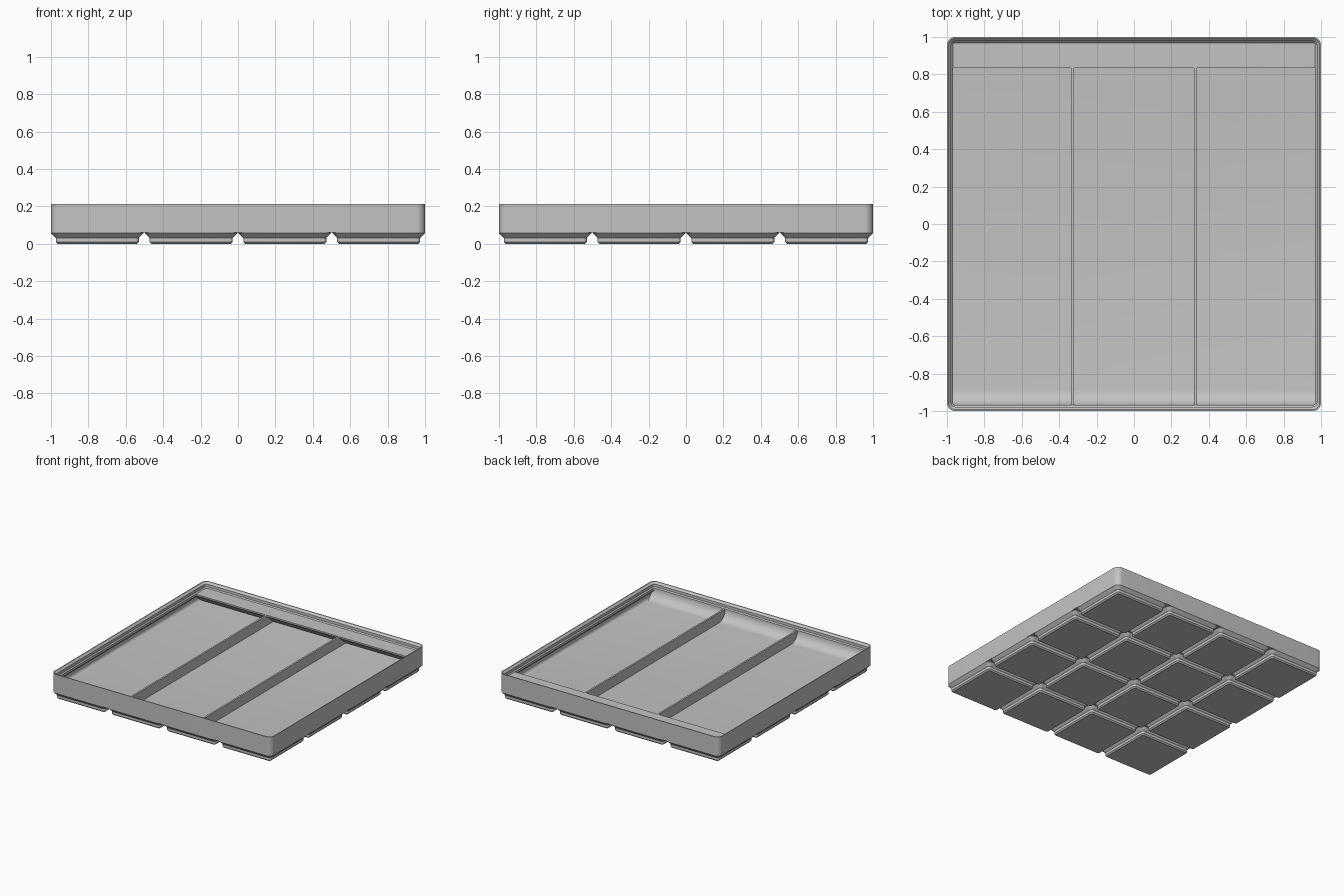
import bpy, bmesh, math
from mathutils import Vector

old = bpy.data.objects.get("Cube")
if old:
    bpy.data.objects.remove(old, do_unlink=True)

MM = 2 / 167.5            # one millimetre in model units
PITCH = 42 * MM           # spacing of the base feet
CORNER = 3.75             # outer corner radius in mm
FLOOR, RIM = 7 * MM, 14 * MM

grey = bpy.data.materials.new("grey plastic")
grey.use_nodes = True
colour = (0.55, 0.55, 0.55, 1)
grey.diffuse_color = colour
grey.node_tree.nodes["Principled BSDF"].inputs["Base Color"].default_value = colour


def make_object(name, bm):
    bmesh.ops.recalc_face_normals(bm, faces=bm.faces)
    mesh = bpy.data.meshes.new(name)
    bm.to_mesh(mesh)
    bm.free()
    mesh.materials.append(grey)
    obj = bpy.data.objects.new(name, mesh)
    bpy.context.collection.objects.link(obj)
    return obj


def activate(obj):
    bpy.ops.object.select_all(action='DESELECT')
    obj.select_set(True)
    bpy.context.view_layer.objects.active = obj


def smooth(obj):
    activate(obj)
    bpy.ops.object.shade_smooth_by_angle(angle=math.radians(30))


def loft(name, half, sections, steps=8):
    """Stack rounded squares given as (inset, height) in mm and cap both ends."""
    bm = bmesh.new()
    rings = []
    for inset, z in sections:
        radius = max(CORNER - inset, 0.1)
        centre = half - inset - radius
        ring = []
        for quarter in range(4):
            mid = math.radians(45 + 90 * quarter)
            cx = math.copysign(centre, math.cos(mid))
            cy = math.copysign(centre, math.sin(mid))
            for k in range(steps + 1):
                a = math.radians(90 * (quarter + k / steps))
                p = Vector((cx + radius * math.cos(a), cy + radius * math.sin(a), z))
                ring.append(bm.verts.new(p * MM))
        rings.append(ring)
    for low, high in zip(rings, rings[1:]):
        for i in range(len(low)):
            j = (i + 1) % len(low)
            bm.faces.new((low[i], low[j], high[j], high[i]))
    bm.faces.new(rings[0])
    bm.faces.new(rings[-1])
    return make_object(name, bm)


def extrude_x(name, profile, x0, x1):
    """Sweep a (y, z) outline from x0 to x1."""
    bm = bmesh.new()
    face = bm.faces.new([bm.verts.new((x0, y, z)) for y, z in profile])
    swept = bmesh.ops.extrude_face_region(bm, geom=[face])
    moved = [v for v in swept["geom"] if isinstance(v, bmesh.types.BMVert)]
    bmesh.ops.translate(bm, verts=moved, vec=(x1 - x0, 0, 0))
    return make_object(name, bm)


# Tray shell: outer wall, stacking lip, inner wall, rounded floor edge
outline = [(0, 5), (0, 17.8), (0.6, 17.8), (1.9, 16.5), (1.9, 14.7),
           (2.6, 14), (2.6, 12.4), (1, 10.8)]
fillet = 2
for k in range(7):
    a = math.radians(15 * k)
    outline.append((1 + fillet * (1 - math.cos(a)), 7 + fillet * (1 - math.sin(a))))
smooth(loft("tray_shell", 83.75, outline))

# Stepped base feet with magnet holes
feet = loft("base_feet", 20.75, [(2.95, 0), (2.15, 0.8), (2.15, 2.6), (0, 4.75), (0, 5)])
holes = bmesh.new()
for sx in (-1, 1):
    for sy in (-1, 1):
        made = bmesh.ops.create_cone(holes, cap_ends=True, segments=32, radius1=3.25 * MM,
                                     radius2=3.25 * MM, depth=4.8 * MM)
        bmesh.ops.translate(holes, verts=made["verts"], vec=(13 * MM * sx, 13 * MM * sy, 0))
cutter = make_object("hole_cutter", holes)
cutter.hide_render = True
cut = feet.modifiers.new("holes", 'BOOLEAN')
cut.operation, cut.object, cut.solver = 'DIFFERENCE', cutter, 'EXACT'
for axis in range(2):
    row = feet.modifiers.new("row", 'ARRAY')
    row.count = 4
    row.use_relative_offset = False
    row.use_constant_offset = True
    step = [0, 0, 0]
    step[axis] = PITCH
    row.constant_offset_displace = step
feet.location = (-1.5 * PITCH, -1.5 * PITCH, 0)
activate(feet)
for modifier in list(feet.modifiers):
    bpy.ops.object.modifier_apply(modifier=modifier.name)
bpy.data.objects.remove(cutter, do_unlink=True)
smooth(feet)

# Two dividers making three equal compartments
END = 0.985
base = FLOOR - 0.01
for side, label in ((-1, "right"), (1, "left")):
    x = side * 0.329
    extrude_x("divider_" + label,
              [(-END, base), (END, base), (END, RIM - 0.0006), (-END, RIM - 0.0006)],
              x - 0.6 * MM, x + 0.6 * MM)

# Label shelf along the back, with a sloping underside
extrude_x("label_shelf", [(0.835, RIM), (0.835, RIM - 0.012), (0.93, base),
                          (END, base), (END, RIM)], -END, END)

# Curved scoop along the front
r = RIM - FLOOR - 0.001
front = -1 + 2.6 * MM
scoop = [(-END, FLOOR - 0.005), (front + r, FLOOR - 0.005)]
for k in range(13):
    a = math.radians(90 * k / 12)
    scoop.append((front + r - r * math.sin(a), FLOOR + r - r * math.cos(a)))
scoop.append((-END, FLOOR + r))
smooth(extrude_x("front_scoop", scoop, -END, END))
